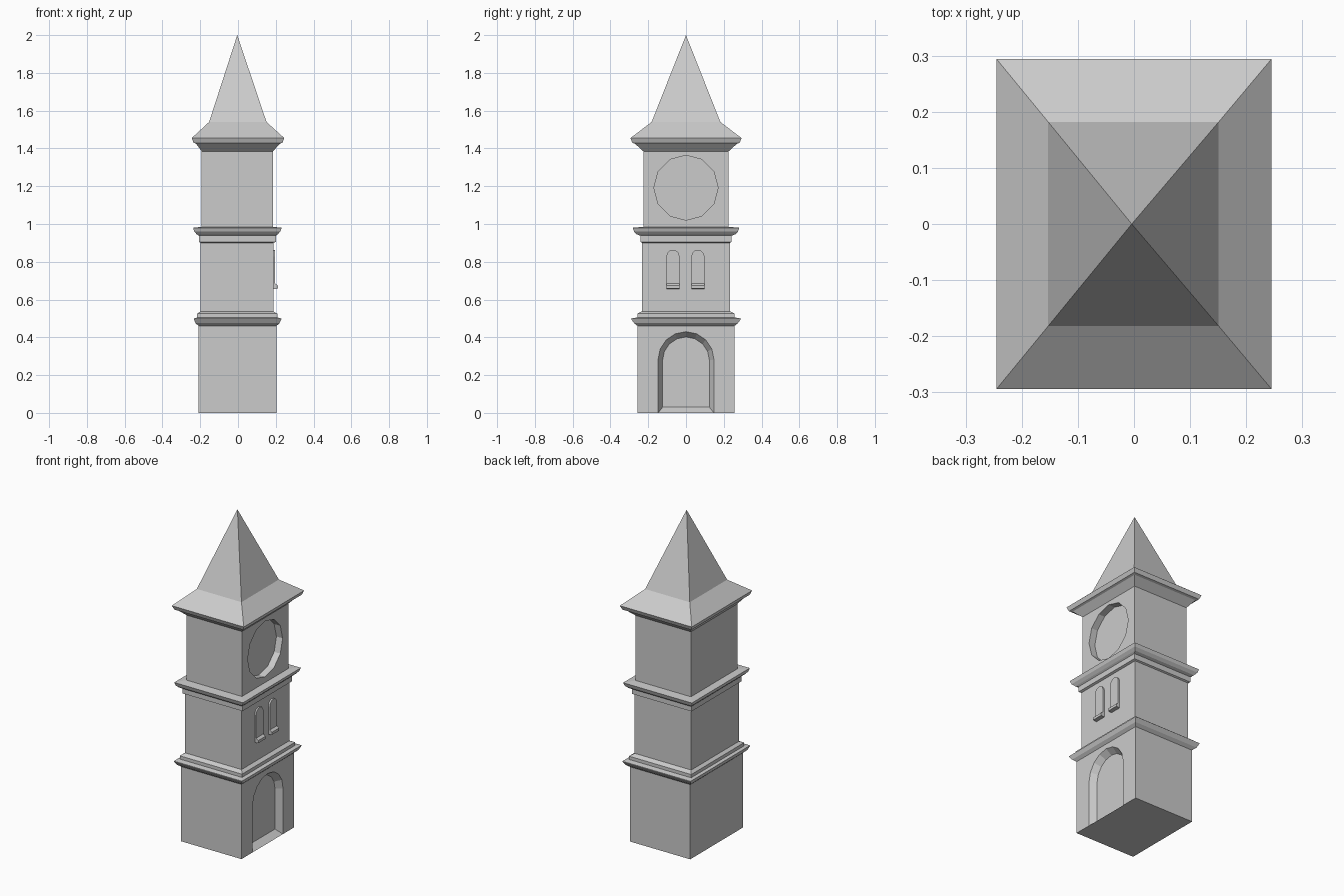
import bpy, bmesh, math

if "Cube" in bpy.data.objects:
    bpy.data.objects.remove(bpy.data.objects["Cube"])


def finish(name, bm):
    bmesh.ops.remove_doubles(bm, verts=bm.verts, dist=1e-5)
    bmesh.ops.recalc_face_normals(bm, faces=bm.faces)
    mesh = bpy.data.meshes.new(name)
    bm.to_mesh(mesh)
    bm.free()
    ob = bpy.data.objects.new(name, mesh)
    bpy.context.collection.objects.link(ob)
    return ob


def loft(name, rings, cap_start=True, cap_end=True):
    """Skin a list of equal-length point rings."""
    bm = bmesh.new()
    rows = [[bm.verts.new(p) for p in r] for r in rings]
    n = len(rows[0])
    for a, b in zip(rows, rows[1:]):
        for i in range(n):
            j = (i + 1) % n
            bm.faces.new((a[i], a[j], b[j], b[i]))
    if cap_start:
        bm.faces.new(rows[0])
    if cap_end:
        bm.faces.new(rows[-1])
    return finish(name, bm)


def rect(z, x0, x1, y):
    return [(x0, -y, z), (x1, -y, z), (x1, y, z), (x0, y, z)]


def arch(x, cy, r, bottom, top, seg=8):
    """Round-headed outline in the plane of the right wall."""
    zc = top - r
    pts = [(x, cy - r, bottom), (x, cy + r, bottom)]
    for i in range(seg + 1):
        a = math.pi * i / seg
        pts.append((x, cy + r * math.cos(a), zc + r * math.sin(a)))
    return pts


def cut(target, cutter):
    mod = target.modifiers.new("recess", 'BOOLEAN')
    mod.operation = 'DIFFERENCE'
    mod.solver = 'EXACT'
    mod.object = cutter
    bpy.context.view_layer.objects.active = target
    bpy.ops.object.modifier_apply(modifier=mod.name)
    bpy.data.objects.remove(cutter)


# Tower body: three storeys with stepped cornices (z, left, right, half depth)
body = loft("tower_body", [rect(*r) for r in (
    (0.00, -0.208, 0.203, 0.256),
    (0.46, -0.208, 0.203, 0.256),
    (0.475, -0.225, 0.22, 0.275),
    (0.497, -0.234, 0.23, 0.29),
    (0.50, -0.234, 0.23, 0.29),
    (0.505, -0.216, 0.208, 0.258),
    (0.525, -0.216, 0.208, 0.258),
    (0.538, -0.198, 0.187, 0.232),
    (0.90, -0.198, 0.187, 0.232),
    (0.905, -0.207, 0.20, 0.242),
    (0.938, -0.207, 0.20, 0.242),
    (0.945, -0.218, 0.21, 0.26),
    (0.96, -0.232, 0.224, 0.275),
    (0.98, -0.237, 0.231, 0.282),
    (0.985, -0.192, 0.185, 0.226),
    (1.385, -0.192, 0.185, 0.226),
)])

# Roof: eaves moulding, flared skirt and spire
loft("roof", [rect(*r) for r in (
    (1.385, -0.192, 0.185, 0.226),
    (1.425, -0.222, 0.222, 0.27),
    (1.43, -0.235, 0.235, 0.284),
    (1.455, -0.245, 0.245, 0.294),
    (1.54, -0.153, 0.151, 0.182),
    (2.00, -0.004, -0.004, 0.0),
)], cap_start=False, cap_end=False)

# Doorway recess with splayed sides, continued past the wall face
door = loft("door_cutter", [
    arch(0.165, 0, 0.124, 0.03, 0.402),
    arch(0.203, 0, 0.148, 0.0, 0.43),
    arch(0.241, 0, 0.172, -0.03, 0.458)])
cut(body, door)

# Clock face recess
def disc(x):
    return [(x, 0.17 * math.sin(math.tau * i / 12),
             1.192 + 0.172 * math.cos(math.tau * i / 12)) for i in range(12)]


cut(body, loft("clock_cutter", [disc(0.143), disc(0.25)]))

# Pair of arched windows with projecting sills
for side, cy in (("left", -0.069), ("right", 0.063)):
    loft("window_" + side, [arch(0.18, cy, 0.035, 0.675, 0.863, 6),
                            arch(0.197, cy, 0.035, 0.675, 0.863, 6)])
    loft("window_sill_" + side, [
        [(x, y + cy, z) for x, z in ((0.18, 0.655), (0.211, 0.658),
                                     (0.211, 0.674), (0.197, 0.685), (0.18, 0.685))]
        for y in (-0.035, 0.035)])
